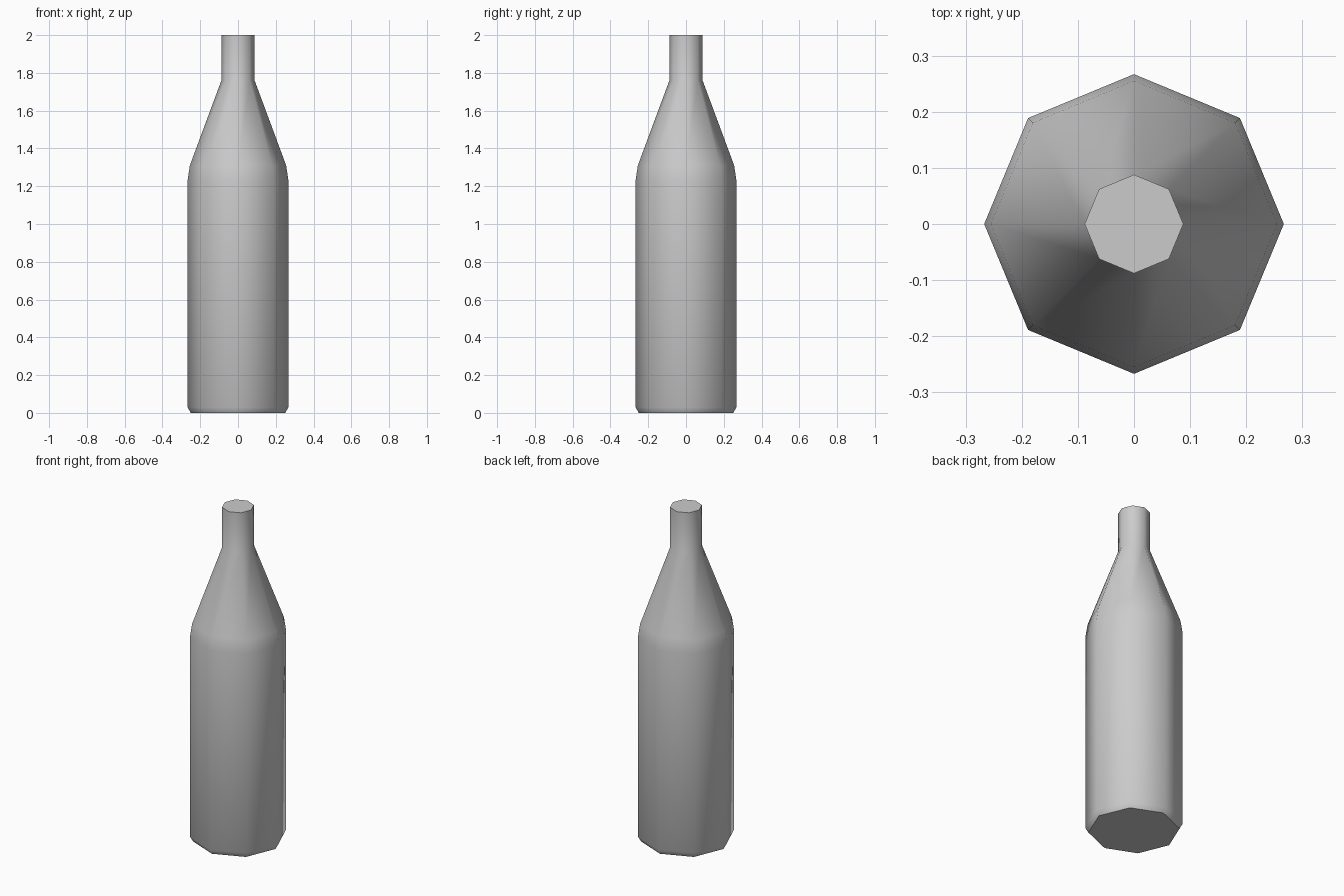
import bpy, bmesh
from math import cos, sin, pi, radians

if "Cube" in bpy.data.objects:
    bpy.data.objects.remove(bpy.data.objects["Cube"])

SIDES = 8
# (radius, height) from the base to the mouth
PROFILE = [(0.25, 0.0), (0.267, 0.03), (0.267, 1.23), (0.255, 1.31),
           (0.088, 1.76), (0.088, 2.0)]

# Bottle body: eight-sided rings bridged together and capped
bm = bmesh.new()
rings = [[bm.verts.new((r * cos(2 * pi * i / SIDES), r * sin(2 * pi * i / SIDES), z))
          for i in range(SIDES)] for r, z in PROFILE]
for low, high in zip(rings, rings[1:]):
    for i in range(SIDES):
        j = (i + 1) % SIDES
        bm.faces.new((low[i], low[j], high[j], high[i]))
bm.faces.new(rings[0][::-1])
bm.faces.new(rings[-1])

mesh = bpy.data.meshes.new("bottle")
bm.to_mesh(mesh)
bm.free()
bottle = bpy.data.objects.new("bottle", mesh)
bpy.context.collection.objects.link(bottle)

# Smooth sides, crisp base and mouth
bpy.context.view_layer.objects.active = bottle
bottle.select_set(True)
bpy.ops.object.shade_smooth_by_angle(angle=radians(50))
